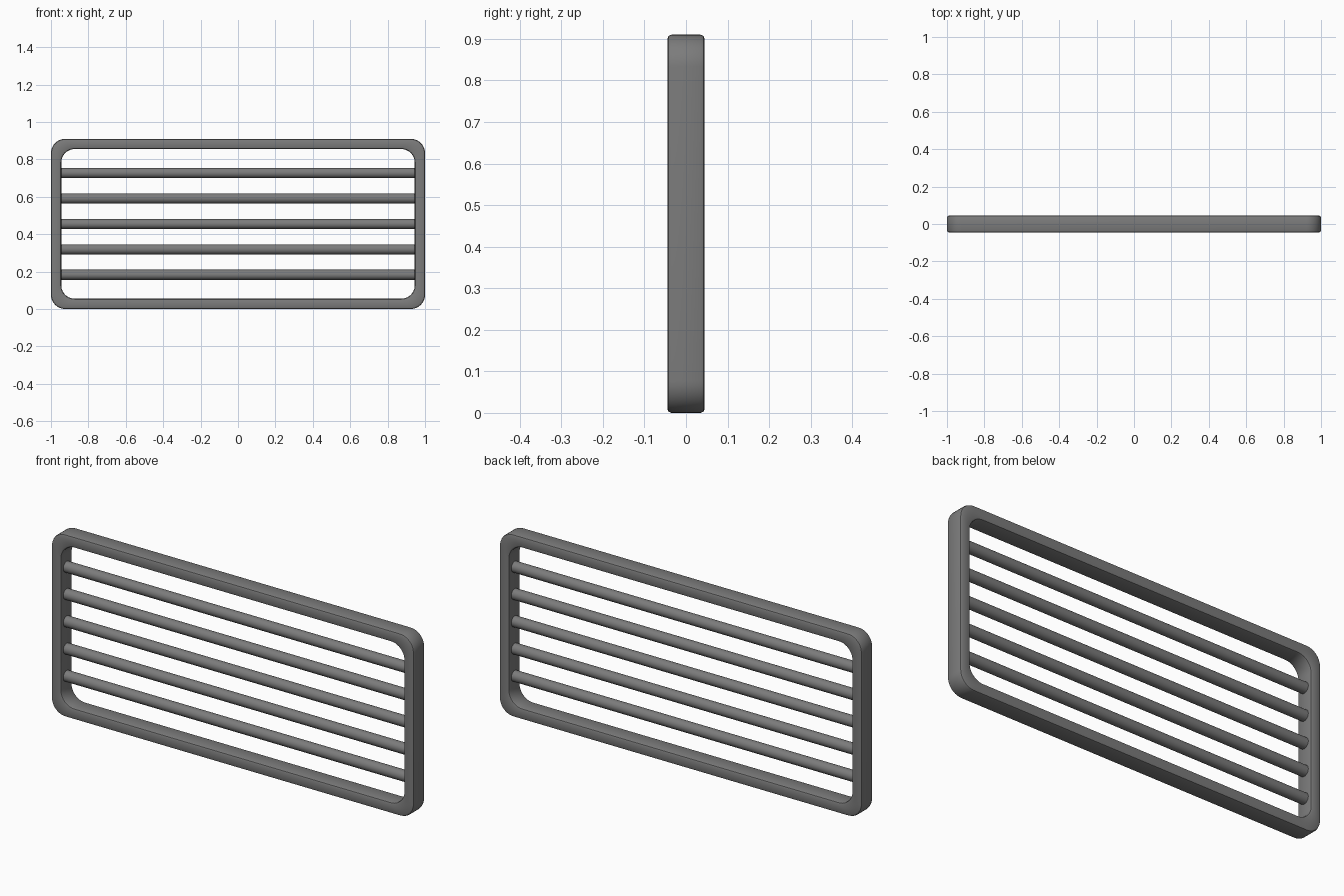
import bpy, bmesh, math

if "Cube" in bpy.data.objects:
    bpy.data.objects.remove(bpy.data.objects["Cube"])

W, H, D = 2.0, 0.91, 0.09      # overall size
RIM, CH = 0.055, 0.01          # rim thickness, edge rounding
R_OUT, R_IN = 0.077, 0.072     # corner radii
SEG = 10

dark = bpy.data.materials.new("dark_metal")
dark.diffuse_color = (0.2, 0.2, 0.2, 1)
dark.use_nodes = True
dark.node_tree.nodes["Principled BSDF"].inputs["Base Color"].default_value = dark.diffuse_color


def rounded_rect(inset, radius):
    """Rounded rectangle in XZ, inset from the overall outline."""
    hx, hz = W / 2 - inset, H / 2 - inset
    pts = []
    for i, (sx, sz) in enumerate([(1, 1), (-1, 1), (-1, -1), (1, -1)]):
        for k in range(SEG + 1):
            a = math.pi / 2 * (i + k / SEG)
            pts.append((sx * (hx - radius) + radius * math.cos(a),
                        H / 2 + sz * (hz - radius) + radius * math.sin(a)))
    return pts


def style(ob):
    ob.data.materials.append(dark)
    bpy.ops.object.select_all(action='DESELECT')
    ob.select_set(True)
    bpy.context.view_layer.objects.active = ob
    bpy.ops.object.shade_smooth_by_angle(angle=math.radians(30))


# Outer frame: softly rounded section swept round the rounded rectangle
section = []                   # inset, corner radius, y
for q, (ci, cy) in enumerate([(RIM - CH, D / 2 - CH), (CH, D / 2 - CH),
                              (CH, CH - D / 2), (RIM - CH, CH - D / 2)]):
    for k in range(3):
        a = math.pi / 2 * (q + k / 2)
        inset = ci + CH * math.cos(a)
        radius = R_OUT - inset if q in (1, 2) else R_IN + RIM - inset
        section.append((inset, radius, cy + CH * math.sin(a)))

bm = bmesh.new()
loops = [[bm.verts.new((px, yy, pz)) for px, pz in rounded_rect(ins, r)]
         for ins, r, yy in section]
for a, b in zip(loops, loops[1:] + loops[:1]):
    n = len(a)
    for i in range(n):
        j = (i + 1) % n
        bm.faces.new((a[i], a[j], b[j], b[i]))
bmesh.ops.recalc_face_normals(bm, faces=bm.faces)
mesh = bpy.data.meshes.new("frame")
bm.to_mesh(mesh)
bm.free()
frame = bpy.data.objects.new("frame", mesh)
bpy.context.collection.objects.link(frame)
style(frame)

# Horizontal round bars, evenly spaced, ends buried in the frame
for i in range(5):
    bpy.ops.mesh.primitive_cylinder_add(
        vertices=24, radius=0.027, depth=W - RIM,
        location=(0, 0, H / 2 + (i - 2) * 0.136),
        rotation=(0, math.pi / 2, 0))
    bar = bpy.context.object
    bar.name = f"bar_{i + 1}"
    style(bar)
